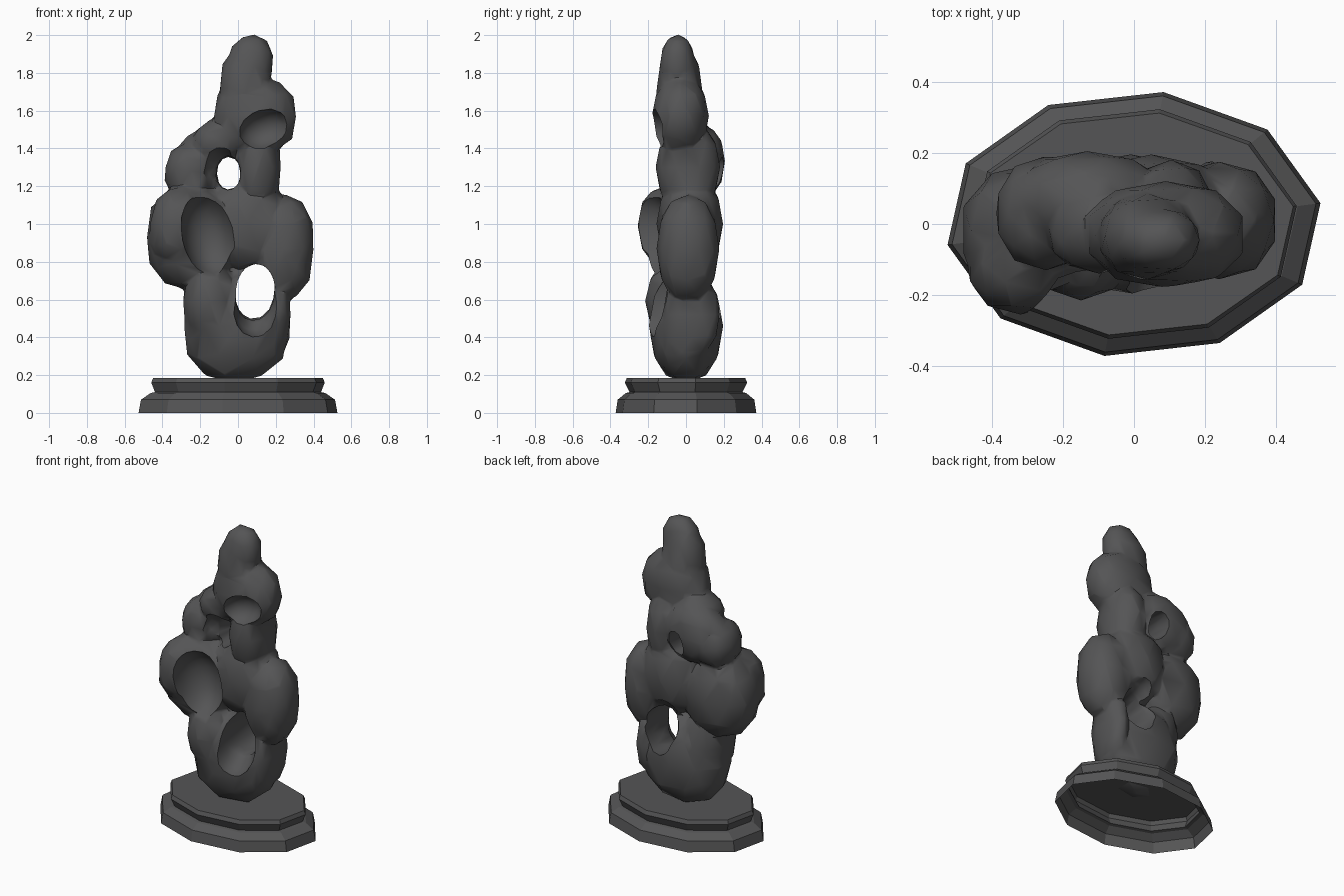
import bpy, bmesh
from math import cos, sin, pi, radians
from mathutils import Matrix, Vector

if "Cube" in bpy.data.objects:
    bpy.data.objects.remove(bpy.data.objects["Cube"], do_unlink=True)

# One dark grey for stone and stand
grey = bpy.data.materials.new("dark_grey")
grey.use_nodes = True
colour = (0.09, 0.09, 0.092, 1)
grey.diffuse_color = colour
grey.node_tree.nodes["Principled BSDF"].inputs["Base Color"].default_value = colour


def make_object(name, bm):
    mesh = bpy.data.meshes.new(name)
    bm.to_mesh(mesh)
    bm.free()
    mesh.materials.append(grey)
    obj = bpy.data.objects.new(name, mesh)
    bpy.context.collection.objects.link(obj)
    return obj


def make_lobes(name, lobes, detail, squareness):
    """Merge slightly squared ellipsoids: centre, radii, tilt about y."""
    bm = bmesh.new()
    for centre, radii, tilt in lobes:
        verts = bmesh.ops.create_icosphere(bm, subdivisions=detail, radius=1.01)["verts"]
        turn = Matrix.Rotation(radians(tilt), 3, 'Y')
        for v in verts:
            p = [r * abs(c) ** squareness * (1 if c > 0 else -1)
                 for c, r in zip(v.co, radii)]
            v.co = turn @ Vector(p) + Vector(centre)
    obj = make_object(name, bm)
    remesh = obj.modifiers.new("merge", 'REMESH')
    remesh.mode = 'VOXEL'
    remesh.voxel_size = 0.014
    return obj


def activate(obj):
    bpy.ops.object.select_all(action='DESELECT')
    obj.select_set(True)
    bpy.context.view_layer.objects.active = obj


# Stone lobes, from the foot up to the peak
rock = make_lobes("rock", [
    ((-0.01, 0, 0.46), (0.285, 0.195, 0.3), 0),           # foot
    ((-0.15, -0.03, 0.59), (0.145, 0.185, 0.22), 0),      # left leg
    ((0.215, 0.03, 0.52), (0.065, 0.15, 0.22), 0),        # right leg
    ((-0.25, -0.02, 0.93), (0.24, 0.195, 0.28), 0),       # wide side lobe
    ((-0.32, -0.11, 0.99), (0.15, 0.145, 0.21), 8),       # its front bulge
    ((0.24, 0.01, 0.87), (0.165, 0.165, 0.285), 2),       # opposite side lobe
    ((0.05, 0.02, 1.0), (0.22, 0.175, 0.26), 0),          # centre
    ((0.105, 0.01, 1.3), (0.125, 0.17, 0.24), 0),         # neck
    ((-0.25, 0.03, 1.28), (0.14, 0.16, 0.15), 10),        # shoulder
    ((-0.13, 0.07, 1.33), (0.21, 0.135, 0.19), -15),      # back of the shoulder
    ((-0.1, 0, 1.44), (0.15, 0.14, 0.12), -25),           # shoulder bridge
    ((0.09, -0.03, 1.57), (0.225, 0.15, 0.21), 0),        # chest
    ((0.04, -0.035, 1.71), (0.14, 0.12, 0.24), 0),        # throat
    ((0.06, -0.045, 1.82), (0.125, 0.095, 0.185), 8),     # peak
], 2, 0.88)

# Through holes and scooped hollows
hollows = make_lobes("hollow_cutters", [
    ((0.09, 0, 0.64), (0.105, 0.5, 0.15), 8),             # lower hole
    ((0.1, -0.2, 0.57), (0.12, 0.16, 0.17), 8),           # its flared mouth
    ((0.05, 0.2, 0.72), (0.11, 0.12, 0.15), 0),           # its mouth at the back
    ((-0.05, 0, 1.27), (0.065, 0.5, 0.09), 0),            # upper hole
    ((-0.09, -0.17, 1.29), (0.1, 0.14, 0.12), 0),         # its flared mouth
    ((-0.15, -0.24, 0.94), (0.145, 0.2, 0.23), -12),      # large hollow
    ((0.14, -0.2, 1.5), (0.14, 0.14, 0.105), -20),        # upper hollow
], 3, 0.95)
hollows.hide_render = True

cut = rock.modifiers.new("hollows", 'BOOLEAN')
cut.operation = 'DIFFERENCE'
cut.solver = 'EXACT'
cut.object = hollows
facet = rock.modifiers.new("facets", 'DECIMATE')
facet.ratio = 0.035
activate(rock)
bpy.ops.object.convert(target='MESH')
bpy.ops.object.shade_smooth_by_angle(angle=radians(42))
bpy.data.objects.remove(hollows, do_unlink=True)

# Ten-sided stepped stand, open underneath: (x radius, y radius, z)
steps = [(0.533, 0.377, 0), (0.52, 0.366, 0.07), (0.468, 0.323, 0.105),
         (0.445, 0.303, 0.11), (0.465, 0.328, 0.16), (0.455, 0.317, 0.185)]
bm = bmesh.new()
rings = []
for rx, ry, z in steps:
    angles = [radians(9) + i * pi / 5 for i in range(10)]
    rings.append([bm.verts.new((rx * cos(a), ry * sin(a), z)) for a in angles])
for low, high in zip(rings, rings[1:]):
    for i in range(10):
        j = (i + 1) % 10
        bm.faces.new((low[i], low[j], high[j], high[i]))
bm.faces.new(rings[-1])
make_object("stand", bm)
